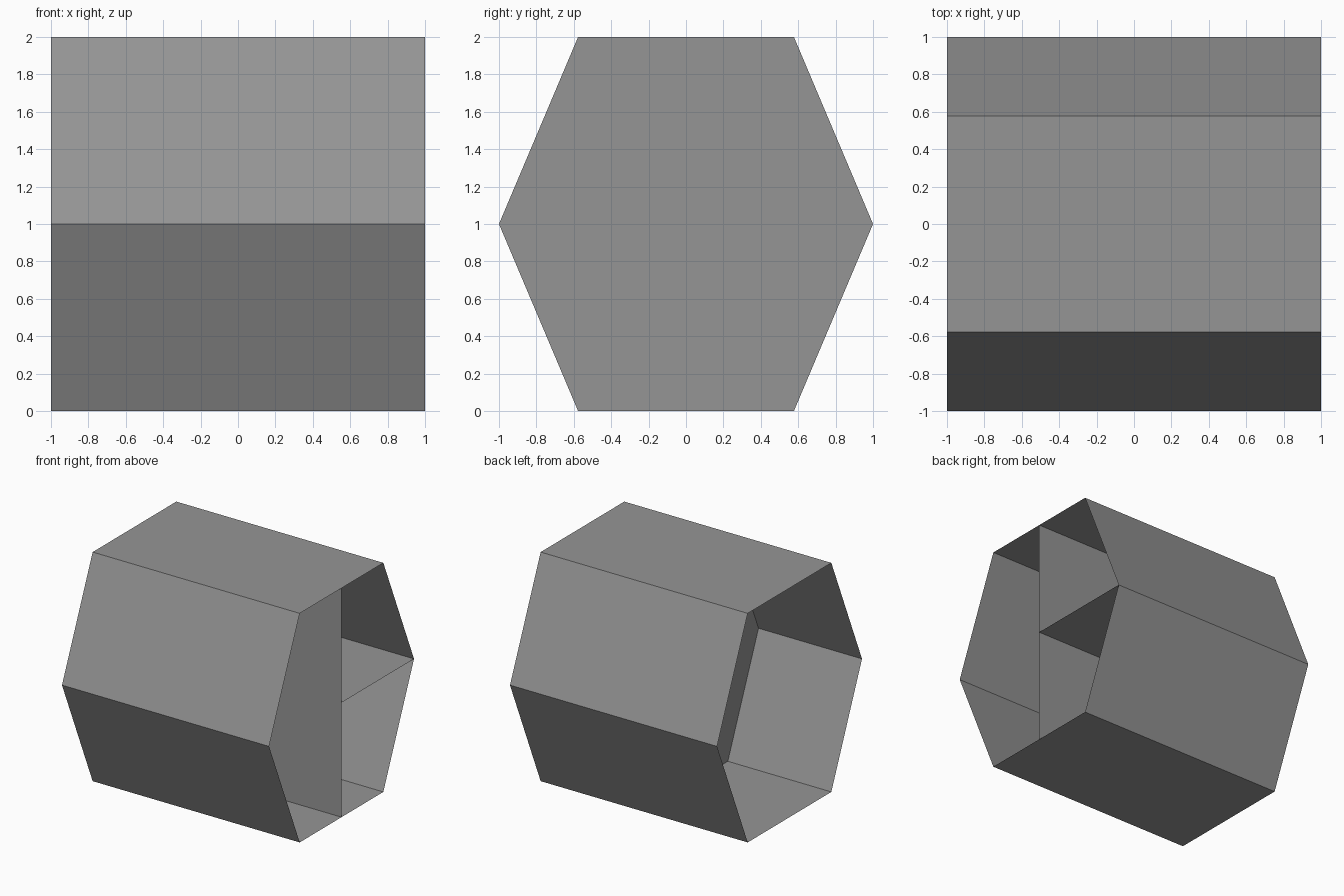
import bpy
import bmesh

cube = bpy.data.objects.get("Cube")
if cube:
    bpy.data.objects.remove(cube, do_unlink=True)

# One plain grey for every panel
grey = bpy.data.materials.new("plain grey")
grey.use_nodes = True
colour = (0.3, 0.3, 0.3, 1)
grey.diffuse_color = colour
grey.node_tree.nodes["Principled BSDF"].inputs["Base Color"].default_value = colour

FLAT = 0.577  # half the width of the top and bottom panels
HEXAGON = [(-1, 1), (-FLAT, 0), (FLAT, 0), (1, 1), (FLAT, 2), (-FLAT, 2)]


def finish(name, bm):
    mesh = bpy.data.meshes.new(name)
    bm.to_mesh(mesh)
    bm.free()
    mesh.materials.append(grey)
    obj = bpy.data.objects.new(name, mesh)
    bpy.context.collection.objects.link(obj)
    return obj


def sheet(name, points):
    """A single thin panel through the given points."""
    bm = bmesh.new()
    bm.faces.new([bm.verts.new(p) for p in points])
    return finish(name, bm)


def tube(name, profile, x0, x1):
    """An open-ended sleeve that sweeps a y-z profile along x."""
    bm = bmesh.new()
    rings = [[bm.verts.new((x, y, z)) for y, z in profile] for x in (x0, x1)]
    for i in range(len(profile)):
        j = (i + 1) % len(profile)
        bm.faces.new((rings[0][i], rings[0][j], rings[1][j], rings[1][i]))
    bmesh.ops.recalc_face_normals(bm, faces=bm.faces)
    return finish(name, bm)


# Hexagonal sleeve, open at both ends
tube("hexagonal_shell", HEXAGON, -1, 1)

# Wall across the middle
sheet("middle_wall", [(0, y, z) for y, z in HEXAGON])

# Dividers in the right-hand opening: an upright and a half-width shelf
sheet("upright_divider", [(0, 0, 0), (1, 0, 0), (1, 0, 2), (0, 0, 2)])
sheet("half_shelf", [(0, 0, 1), (1, 0, 1), (1, 1, 1), (0, 1, 1)])
